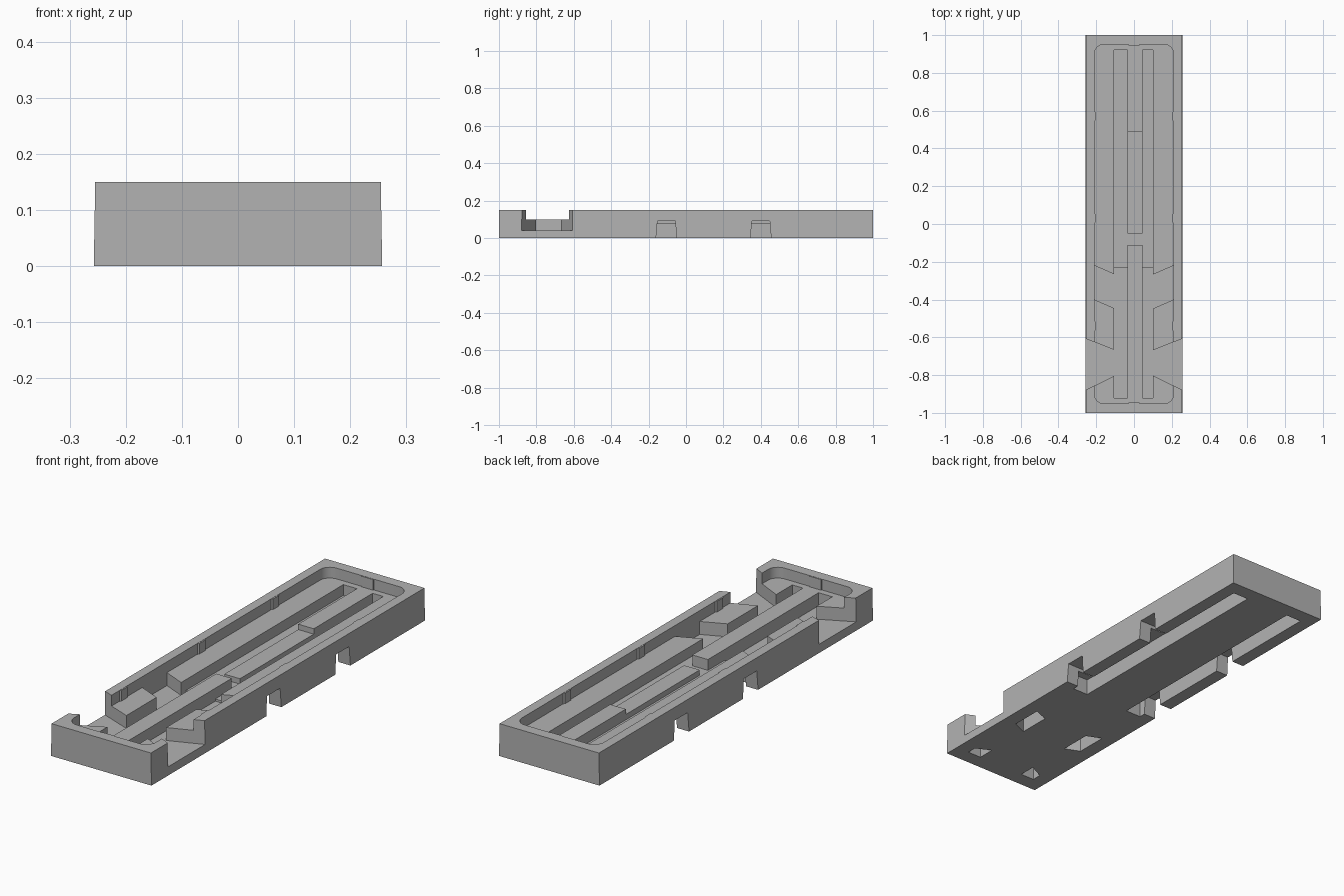
import bpy, bmesh, math

cube = bpy.data.objects.get("Cube")
if cube:
    bpy.data.objects.remove(cube, do_unlink=True)

grey = bpy.data.materials.new("plain_grey")
grey.use_nodes = True
colour = (0.45, 0.45, 0.45, 1)
grey.diffuse_color = colour
grey.node_tree.nodes["Principled BSDF"].inputs["Base Color"].default_value = colour

RIM, LEDGE, FLOOR, POCKET = 0.15, 0.10, 0.04, 0.075


def prism(name, points, z0, z1, top=(1, 1)):
    """Extrude an outline from z0 to z1, scaling its top about its centre."""
    cx = sum(p[0] for p in points) / len(points)
    cy = sum(p[1] for p in points) / len(points)
    bm = bmesh.new()
    low = [bm.verts.new((x, y, z0)) for x, y in points]
    high = [bm.verts.new((cx + (x - cx) * top[0], cy + (y - cy) * top[1], z1)) for x, y in points]
    bm.faces.new(low)
    bm.faces.new(high)
    for i in range(len(points)):
        j = (i + 1) % len(points)
        bm.faces.new((low[i], low[j], high[j], high[i]))
    bmesh.ops.recalc_face_normals(bm, faces=bm.faces)
    mesh = bpy.data.meshes.new(name)
    bm.to_mesh(mesh)
    bm.free()
    mesh.materials.append(grey)
    ob = bpy.data.objects.new(name, mesh)
    bpy.context.collection.objects.link(ob)
    return ob


def rect(x0, x1, y0, y1):
    return [(x0, y0), (x1, y0), (x1, y1), (x0, y1)]


def rounded(w, h, r, steps=8):
    pts = []
    for k, (sx, sy) in enumerate(((1, 1), (-1, 1), (-1, -1), (1, -1))):
        for i in range(steps + 1):
            a = math.pi / 2 * (k + i / steps)
            pts.append((sx * (w - r) + r * math.cos(a), sy * (h - r) + r * math.sin(a)))
    return pts


# tray body with slightly drafted sides
body = prism("tray_body", rect(-0.257, 0.257, -1, 1), 0, RIM, (0.99, 1))


def cut(points, z0, z1, top=(1, 1)):
    cutter = prism("cutter", points, z0, z1, top)
    cutter.hide_render = True
    mod = body.modifiers.new("cut", "BOOLEAN")
    mod.operation, mod.solver, mod.object = "DIFFERENCE", "EXACT", cutter
    bpy.context.view_layer.objects.active = body
    bpy.ops.object.modifier_apply(modifier=mod.name)
    bpy.data.objects.remove(cutter, do_unlink=True)


# shallow recess with rounded corners
cut(rounded(0.21, 0.95, 0.05), LEDGE, 0.3)

# long channels either side of the middle bar
for x0, x1 in ((-0.105, -0.035), (0.045, 0.1)):
    cut(rect(x0, x1, -0.92, -0.23), FLOOR, 0.3)
    cut(rect(x0, x1, -0.24, 0.92), FLOOR + 0.01, 0.3)

# lowered stretch and gap in the middle bar
cut(rect(-0.04, 0.05, -0.06, 0.49), 0.075, 0.3)
cut(rect(-0.04, 0.05, -0.11, -0.05), FLOOR + 0.01, 0.3)

for s in (1, -1):
    def side(points):
        return [(s * x, y) for x, y in points]

    # slanted cross channel between the ledges
    cut(side([(0.095, -0.27), (0.21, -0.22), (0.21, -0.40), (0.095, -0.45)]), FLOOR, 0.3)
    # flared opening through the side wall
    cut(side([(0.095, -0.67), (0.3, -0.59), (0.3, -0.9), (0.095, -0.80)]), FLOOR, 0.3)
    # hollows under the ledges
    cut(side(rect(0.115, 0.195, -0.19, 0.93)), -0.1, POCKET)
    cut(side([(0.12, -0.48), (0.19, -0.45), (0.19, -0.60), (0.12, -0.63)]), -0.1, POCKET)
    cut(side([(0.12, -0.85), (0.19, -0.885), (0.19, -0.93), (0.12, -0.93)]), -0.1, POCKET)
    # finger notches along the lower edge
    for y in (-0.105, 0.4):
        cut(side(rect(0.13, 0.3, y - 0.056, y + 0.056)), -0.01, 0.09, (1, 0.85))
    # small grip ribs on the inner wall
    for y in (-0.54, 0.03, 0.57):
        prism("grip_rib", side([(0.212, y - 0.03), (0.204, y - 0.022),
                                (0.204, y + 0.022), (0.212, y + 0.03)]), 0.095, 0.149)
    prism("end_rib", [(-0.03, s * 0.952), (0.03, s * 0.952), (0.03, s * 0.946), (-0.03, s * 0.946)],
          0.095, 0.149)

# keep hard edges, smooth only the rounded corners
bpy.ops.object.select_all(action="DESELECT")
body.select_set(True)
bpy.context.view_layer.objects.active = body
bpy.ops.object.shade_smooth_by_angle(angle=math.radians(20))
